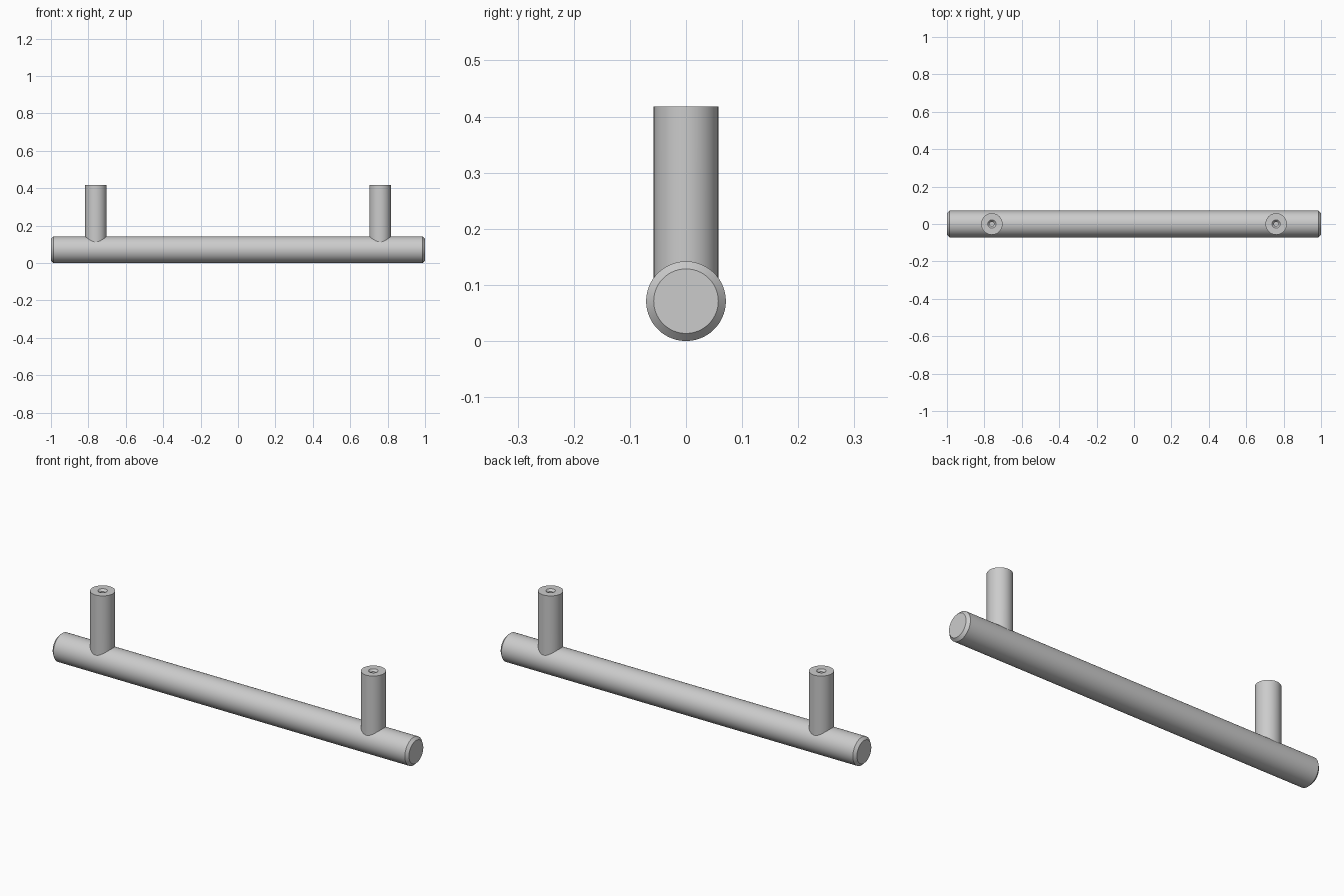
import bpy, bmesh, math
from mathutils import Matrix

if "Cube" in bpy.data.objects:
    bpy.data.objects.remove(bpy.data.objects["Cube"])

R, H = 0.071, 0.418          # bar radius, overall height
POST_R, POST_X = 0.0575, 0.76
SEG = 96


def lathe(name, profile, cap_start, shape=None):
    """Revolve (radius, z) points about z; the last ring is always capped."""
    bm = bmesh.new()
    rings = []
    for r, z in profile:
        rings.append([bm.verts.new((r * math.cos(a), r * math.sin(a), z))
                      for a in (2 * math.pi * i / SEG for i in range(SEG))])
    for lo, hi in zip(rings, rings[1:]):
        for i in range(SEG):
            j = (i + 1) % SEG
            bm.faces.new((lo[i], lo[j], hi[j], hi[i]))
    if cap_start:
        bm.faces.new(rings[0][::-1])
    bm.faces.new(rings[-1])
    if shape:
        shape(bm, rings)
    me = bpy.data.meshes.new(name)
    bm.to_mesh(me)
    bm.free()
    ob = bpy.data.objects.new(name, me)
    bpy.context.collection.objects.link(ob)
    bpy.ops.object.select_all(action='DESELECT')
    ob.select_set(True)
    bpy.context.view_layer.objects.active = ob
    bpy.ops.object.shade_smooth_by_angle(angle=math.radians(30))
    return ob


# Grip bar with chamfered ends, laid along x
def lay_down(bm, rings):
    bm.transform(Matrix.Translation((0, 0, R)) @ Matrix.Rotation(math.pi / 2, 4, 'Y'))


c = 0.0135
lathe("grip_bar", [(R - c, -1), (R, -1 + c), (R, 1 - c), (R - c, 1)], True, lay_down)


# Posts: saddle-cut foot on the bar, countersunk blind screw hole on top
def saddle(bm, rings):
    for v in rings[0]:
        v.co.z = R + math.sqrt(R * R - v.co.y ** 2) - 0.001


post_profile = [(POST_R, R), (POST_R, H), (0.022, H), (0.012, H - 0.01), (0.012, H - 0.15)]
for side, s in (("left", -1), ("right", 1)):
    post = lathe("post_" + side, post_profile, False, saddle)
    post.location.x = s * POST_X
